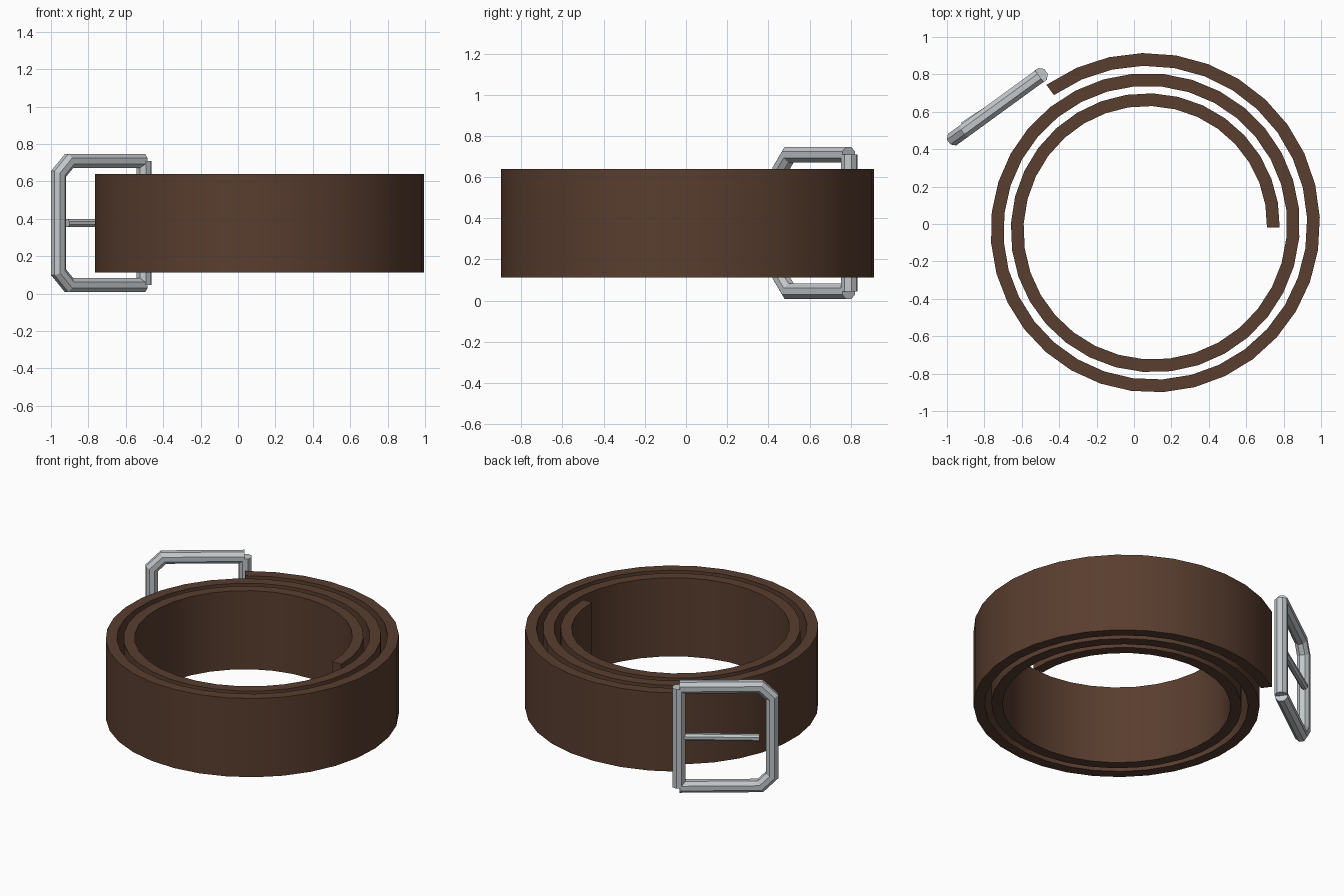
import bpy, bmesh, math
from mathutils import Vector

cube = bpy.data.objects.get("Cube")
if cube:
    bpy.data.objects.remove(cube, do_unlink=True)


def material(name, rgb, metallic=0.0):
    mat = bpy.data.materials.new(name)
    mat.use_nodes = True
    mat.diffuse_color = (*rgb, 1)
    mat.node_tree.nodes["Principled BSDF"].inputs["Base Color"].default_value = (*rgb, 1)
    return mat


leather = material("brown leather", (0.10, 0.047, 0.028))
steel = material("grey steel", (0.54, 0.57, 0.59))


def loft(name, rings, mat):
    """Skin a list of equal-sized rings into a capped solid."""
    bm = bmesh.new()
    loops = [[bm.verts.new(p) for p in ring] for ring in rings]
    n = len(loops[0])
    for a, b in zip(loops, loops[1:]):
        for i in range(n):
            j = (i + 1) % n
            bm.faces.new((a[i], a[j], b[j], b[i]))
    bm.faces.new(loops[0])
    bm.faces.new(loops[-1])
    bmesh.ops.recalc_face_normals(bm, faces=bm.faces)
    mesh = bpy.data.meshes.new(name)
    bm.to_mesh(mesh)
    bm.free()
    mesh.materials.append(mat)
    obj = bpy.data.objects.new(name, mesh)
    bpy.context.collection.objects.link(obj)
    return obj


def rod(name, path, radius, normal, sides=8):
    """Faceted bar with mitred corners; the path lies in the plane of the normal."""
    rings = []
    for i, p in enumerate(path):
        before = (p - path[i - 1]).normalized() if i else None
        after = (path[i + 1] - p).normalized() if i + 1 < len(path) else before
        before = before or after
        tangent = (before + after).normalized()
        across = tangent.cross(normal).normalized() / tangent.dot(after)
        up = normal.normalized()
        ring = []
        for k in range(sides):
            a = math.tau * (k + 0.5) / sides
            ring.append(p + radius * (across * math.cos(a) + up * math.sin(a)))
        rings.append(ring)
    return loft(name, rings, steel)


# Coiled strap: a flat band along a widening spiral
CENTRE = Vector((0.087, -0.02, 0))
LOW, HIGH, HALF = 0.113, 0.64, 0.034
STEPS = 76
end_angle = 2 * math.tau + math.radians(126)
rings = []
for i in range(STEPS + 1):
    a = end_angle * i / STEPS
    r = 0.658 + 0.1075 * a / math.tau
    out = Vector((math.cos(a), math.sin(a), 0))
    rings.append([CENTRE + out * (r + s * HALF) + Vector((0, 0, z))
                  for s, z in ((-1, LOW), (1, LOW), (1, HIGH), (-1, HIGH))])
strap = loft("coiled_strap", rings, leather)
bpy.context.view_layer.objects.active = strap
strap.select_set(True)
bpy.ops.object.shade_smooth_by_angle(angle=math.radians(30))
strap.select_set(False)

# Buckle plane: u runs from the hinge bar to the outer bar
HINGE = Vector((-0.502, 0.793, 0.377))
OUTER = Vector((-0.96, 0.46, 0.377))
along = (OUTER - HINGE).normalized()
width = (OUTER - HINGE).length
up = Vector((0, 0, 1))
outward = up.cross(along) * -1
if outward.y < 0:
    outward = -outward
TALL, CUT = 0.332, 0.07


def spot(u, v, w=0):
    return HINGE + along * u + up * v + outward * w


# Buckle frame with chamfered outer corners
upper = [(0.005, TALL), (width - CUT, TALL), (width, TALL - CUT)]
outline = upper + [(u, -v) for u, v in reversed(upper)]
rod("buckle_frame", [spot(u, v) for u, v in outline], 0.041, outward)

# Hinge bar closing the frame beside the strap end
rod("hinge_bar", [spot(0, -TALL), spot(0, TALL)], 0.042, outward)

# Prong leaning slightly outwards
rod("prong", [spot(0, 0), spot(width - 0.075, 0, 0.024)], 0.023, up)
